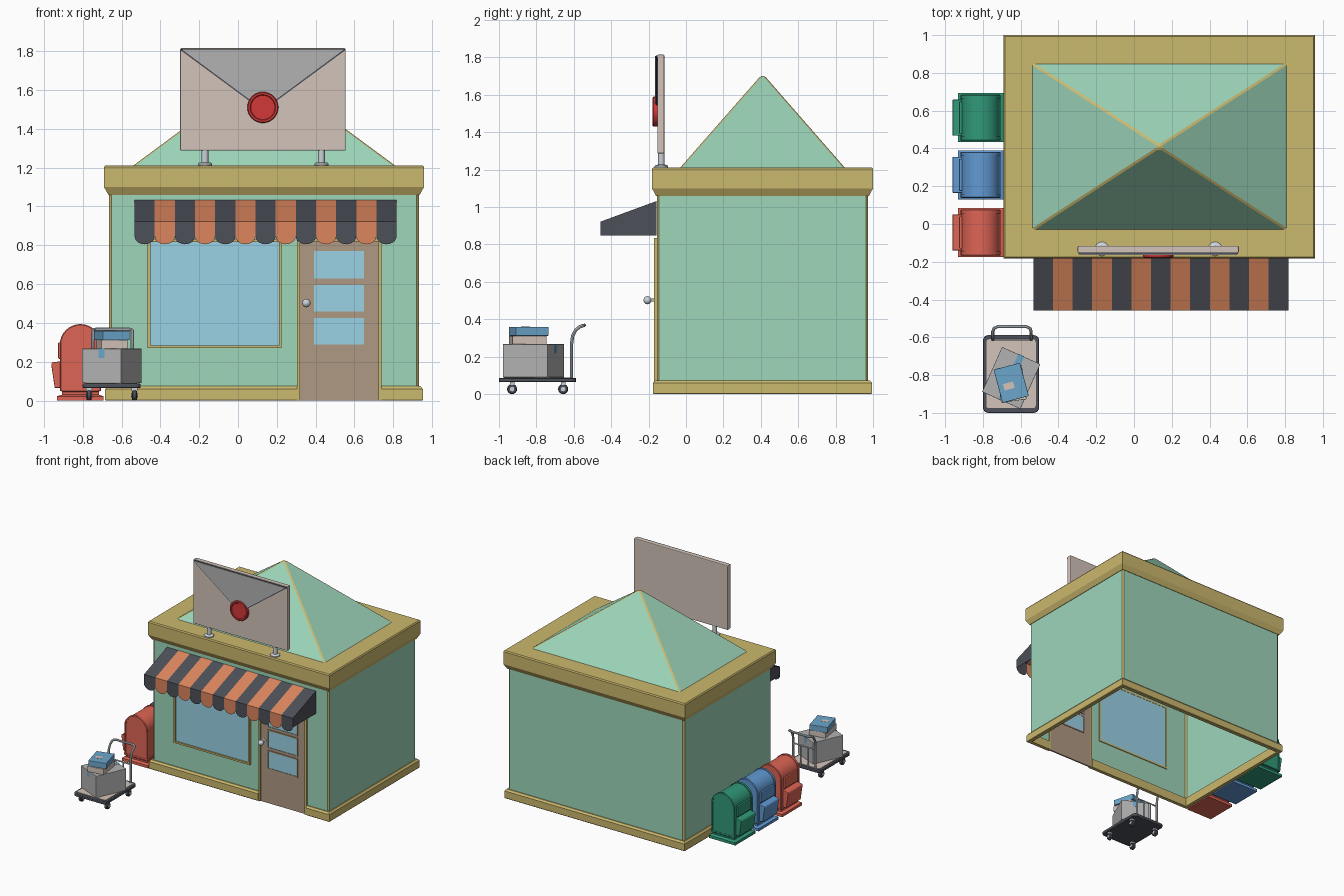
import bpy, bmesh
from math import sin, cos, pi, radians
from mathutils import Vector

if "Cube" in bpy.data.objects:
    bpy.data.objects.remove(bpy.data.objects["Cube"])

def mat(name, *rgb):
    m = bpy.data.materials.new(name)
    m.diffuse_color = (*rgb, 1)
    m.use_nodes = True
    m.node_tree.nodes["Principled BSDF"].inputs["Base Color"].default_value = m.diffuse_color
    return m

GREEN = mat("wall_green", .34, .67, .49)
GOLD = mat("trim_gold", .60, .48, .155)
ORANGE = mat("orange", .72, .24, .11)
DARK = mat("charcoal", .075, .08, .10)
GLASS = mat("glass", .32, .65, .78)
BROWN = mat("door_brown", .43, .32, .23)
BEIGE = mat("beige", .65, .55, .49)
GREY = mat("grey", .45, .45, .45)
METAL = mat("metal", .60, .65, .70)
SEAL = mat("seal_red", .64, .04, .04)
PARCEL = mat("parcel_blue", .15, .38, .60)

def mesh(name, verts, faces, mats, idx=None, fix=True):
    me = bpy.data.meshes.new(name)
    me.from_pydata(verts, [], faces)
    for m in mats:
        me.materials.append(m)
    for i, p in enumerate(me.polygons):
        p.material_index = idx[i] if idx else 0
    if fix:
        bm = bmesh.new()
        bm.from_mesh(me)
        bmesh.ops.recalc_face_normals(bm, faces=bm.faces)
        bm.to_mesh(me)
        bm.free()
    ob = bpy.data.objects.new(name, me)
    bpy.context.collection.objects.link(ob)
    return ob

def bevel(ob, w, seg=2):
    if w:
        b = ob.modifiers.new("bevel", "BEVEL")
        b.width, b.segments, b.limit_method = w, seg, 'ANGLE'
    return ob

def smooth(ob):
    bpy.ops.object.select_all(action='DESELECT')
    ob.select_set(True)
    bpy.context.view_layer.objects.active = ob
    bpy.ops.object.shade_smooth_by_angle(angle=radians(35))
    return ob

def loft(name, sections, m, closed=False):
    """Skin equal-length closed cross-sections; cap the ends unless closed."""
    n, k = len(sections[0]), len(sections)
    faces = [(i * n + j, i * n + (j + 1) % n, (i + 1) % k * n + (j + 1) % n, (i + 1) % k * n + j)
             for i in range(k if closed else k - 1) for j in range(n)]
    if not closed:
        faces += [tuple(range(n)), tuple(range((k - 1) * n, k * n))]
    return mesh(name, [p for s in sections for p in s], faces, [m])

def box(name, lo, hi, m, bev=0, rot=0):
    c = [(a + b) / 2 for a, b in zip(lo, hi)]
    x, y, z = [(b - a) / 2 for a, b in zip(lo, hi)]
    ob = loft(name, [[(-x, -y, s), (x, -y, s), (x, y, s), (-x, y, s)] for s in (-z, z)], m)
    ob.location, ob.rotation_euler.z = c, radians(rot)
    return bevel(ob, bev)

def prism(name, prof, y0, y1, m, bev=0):
    return bevel(loft(name, [[(x, y, z) for x, z in prof] for y in (y0, y1)], m), bev)

def lathe(name, centre, axis, prof, m, n=24):
    """Round part along an axis from (radius, height) pairs."""
    ob = loft(name, [[(r * cos(2 * pi * i / n), r * sin(2 * pi * i / n), h) for i in range(n)] for r, h in prof], m)
    ob.location = centre
    ob.rotation_euler = Vector(axis).to_track_quat('Z', 'Y').to_euler()
    return smooth(ob)

def frame(name, x0, x1, z0, z1, w, y0, y1, m):
    return loft(name, [[(x + dx * o, y, z + dz * o) for o, y in ((0, y1), (0, y0), (w, y0), (w, y1))]
                       for x, z, dx, dz in ((x0, z0, 1, 1), (x1, z0, -1, 1), (x1, z1, -1, -1), (x0, z1, 1, -1))], m, True)

def tube(name, pts, r, m):
    cu = bpy.data.curves.new(name, 'CURVE')
    cu.dimensions, cu.bevel_depth, cu.bevel_resolution, cu.use_fill_caps = '3D', r, 2, True
    sp = cu.splines.new('POLY')
    sp.points.add(len(pts) - 1)
    for p, q in zip(sp.points, pts):
        p.co = (*q, 1)
    cu.materials.append(m)
    ob = bpy.data.objects.new(name, cu)
    bpy.context.collection.objects.link(ob)
    bpy.ops.object.select_all(action='DESELECT')
    ob.select_set(True)
    bpy.context.view_layer.objects.active = ob
    bpy.ops.object.convert(target='MESH')
    return smooth(bpy.context.object)

# Walls: open shell with gold corner strips and openings in the front
X0, X1, Y0, Y1, H, C = -.664, .932, -.156, .974, 1.08, .012
V, F, I = [], [], []
def quad(a, b, z0, z1, i):
    F.append(tuple(range(len(V), len(V) + 4)))
    V.extend([(*a, z0), (*b, z0), (*b, z1), (*a, z1)])
    I.append(i)
foot = [(X1 - C, Y0), (X1, Y0 + C), (X1, Y1 - C), (X1 - C, Y1), (X0 + C, Y1), (X0, Y1 - C), (X0, Y0 + C), (X0 + C, Y0)]
for k in range(7):
    quad(foot[k], foot[k + 1], 0, H, (k + 1) % 2)
xs, zs = [X0 + C, -.46, .22, .31, .735, X1 - C], [0, .275, .825, H]
for i in range(5):
    for j in range(3):
        if (i, j) not in ((1, 1), (3, 0), (3, 1)):
            quad((xs[i], Y0), (xs[i + 1], Y0), zs[j], zs[j + 1], 0)
mesh("walls", V, F, [GREEN, GOLD], I, fix=False)

# Plinth (broken at the door) and cornice
corners = [(X1, Y0, 1, -1), (X1, Y1, 1, 1), (X0, Y1, -1, 1), (X0, Y0, -1, -1)]
def trim(name, path, prof, closed):
    return loft(name, [[(x + dx * o, y + dy * o, z) for o, z in prof] for x, y, dx, dy in path], GOLD, closed)
trim("plinth", [(.74, Y0, 0, -1)] + corners + [(.305, Y0, 0, -1)],
     [(-.012, 0), (.017, 0), (.02, .004), (.02, .06), (.008, .074), (-.012, .074)], False)
trim("cornice", corners, [(-.02, 1.06), (.004, 1.06), (.026, 1.10), (.026, 1.203), (.019, 1.212),
                          (-.13, 1.212), (-.13, 1.18), (-.02, 1.18)], True)

# Pyramid roof with gold hips
cx, cy, t = .134, .41, .012
base = [(-.54, -.032), (.81, -.032), (.81, .85), (-.54, .85)]
top = [(cx - t, cy - t), (cx + t, cy - t), (cx + t, cy + t), (cx - t, cy + t)]
roof = mesh("roof", [(*p, 1.21) for p in base] + [(*p, 1.70) for p in top],
            [(i, (i + 1) % 4, (i + 1) % 4 + 4, i + 4) for i in range(4)] + [(4, 5, 6, 7)],
            [GREEN, GOLD], [0, 0, 0, 0, 1])
bevel(roof, .008, 1).modifiers[0].material = 1

# Window
box("window_pane", (-.455, -.158, .28), (.215, -.152, .82), GLASS)
frame("window_frame", -.465, .225, .27, .83, .014, -.170, -.150, GOLD)

# Door with three panes and a knob
box("door", (.318, -.162, 0), (.728, -.15, .825), BROWN)
for x in (.305, .725):
    box("door_jamb", (x, -.172, 0), (x + .015, -.148, .835), GOLD)
box("door_lintel", (.305, -.172, .82), (.74, -.148, .835), GOLD)
for z0, z1 in ((.28, .435), (.45, .605), (.62, .78)):
    box("door_pane", (.39, -.164, z0 + .005), (.65, -.147, z1 - .005), GLASS)
    frame("door_pane_frame", .382, .658, z0, z1, .01, -.168, -.145, BROWN)
lathe("door_knob", (.352, -.16, .502), (0, -1, 0),
      [(.018, 0), (.018, .006), (.008, .01), (.008, .026)] +
      [(.022 * sin(a), .046 - .022 * cos(a)) for a in (.5, .9, 1.3, 1.7, 2.1, 2.5, 3.0)], METAL, 16)

# Striped scalloped awning
A0, A1, N = -.533, .817, 13
W = (A1 - A0) / N
V, F, I = [], [], []
for i in range(N):
    a, k = A0 + i * W, len(V)
    V += [(a, -.158, 1.032), (a + W, -.158, 1.032), (a + W, -.457, .922), (a, -.457, .922)]
    V += [(a + W / 2 - W / 2 * cos(pi * s / 10), -.457, .847 - .042 * sin(pi * s / 10)) for s in range(11)]
    F += [(k + 3, k + 2, k + 1, k), (k + 3, *range(k + 4, k + 15), k + 2)]
    I += [i % 2] * 2
for x in (A0, A1):
    k = len(V)
    V += [(x, -.158, 1.032), (x, -.457, .922), (x, -.457, .847), (x, -.158, .847)]
    F.append((k, k + 1, k + 2, k + 3))
    I.append(0)
mesh("awning", V, F, [DARK, ORANGE], I, fix=False)

# Envelope sign on two posts
box("sign_board", (-.298, -.153, 1.287), (.555, -.116, 1.815), BEIGE, .006)
prism("envelope_flap", [(-.288, 1.808), (.545, 1.808), (.128, 1.50)], -.165, -.15, GREY)
prism("flap_edge", [(-.294, 1.811), (.551, 1.811), (.551, 1.803), (.128, 1.492), (-.294, 1.803)], -.160, -.15, DARK)
lathe("wax_seal", (.128, -.15, 1.51), (0, -1, 0),
      [(.08, 0), (.08, .024), (.076, .029), (.066, .029), (.062, .024), (.001, .024)], SEAL, 32)
for x in (-.17, .43):
    lathe("sign_post", (x, -.132, 1.205), (0, 0, 1),
          [(.037, 0), (.037, .014), (.03, .02), (.017, .022), (.017, .09)], METAL)

# Three collection boxes beside the left wall
for y, col, rgb in ((.563, "green", (.03, .32, .19)), (.26, "blue", (.12, .32, .65)), (-.045, "red", (.73, .13, .09))):
    m, bx = mat("mailbox_" + col, *rgb), -.812
    def arch(r, z):
        return [(bx - r, z)] + [(bx - r * cos(pi * i / 16), .288 + r * sin(pi * i / 16)) for i in range(17)] + [(bx + r, z)]
    n = "mailbox_" + col
    smooth(prism(n + "_body", arch(.101, .05), y - .118, y + .118, m))
    for s in (-1, 1):
        loft(n + "_rim", [[(x, y + s * d, z) for x, z in arch(r, .05)] for r, d in
                          ((.101, .1), (.106, .1), (.106, .118), (.101, .122), (.092, .122), (.092, .117))], m)
    loft(n + "_foot", [[(bx - w, y - d, z), (bx + w, y - d, z), (bx + w, y + d, z), (bx - w, y + d, z)]
                       for w, d, z in ((.12, .13, 0), (.12, .13, .022), (.095, .108, .03), (.095, .108, .045),
                                       (.106, .12, .055), (.106, .12, .065))], m)
    prism(n + "_chute", [(-.9, .065), (-.944, .065), (-.962, .185), (-.958, .196), (-.9, .205)], y - .095, y + .095, m, .004)
    box(n + "_lid", (-.926, y - .085, .215), (-.9, y + .085, .30), m, .004)

# Hand cart
R = .03
def rounded(x0, x1, y0, y1, r, z):
    return [(cxx + r * cos(a + k * pi / 10), cyy + r * sin(a + k * pi / 10), z)
            for cxx, cyy, a in ((x1 - r, y1 - r, 0), (x0 + r, y1 - r, pi / 2), (x0 + r, y0 + r, pi), (x1 - r, y0 + r, 1.5 * pi))
            for k in range(6)]
smooth(bevel(loft("cart_platform", [rounded(-.80, -.502, -1, -.588, R, z) for z in (.064, .087)], DARK), .004))
loft("cart_deck", [rounded(-.782, -.52, -.975, -.61, .015, z) for z in (.08, .09)], BEIGE)
for x in (-.767, -.533):
    for y in (-.93, -.657):
        lathe("cart_wheel", (x - .013, y, .027), (1, 0, 0), [(.022, 0), (.027, .005), (.027, .021), (.022, .026)], DARK, 16)
        lathe("cart_hub", (x - .017, y, .027), (1, 0, 0), [(.012, 0), (.012, .034)], METAL, 12)
        box("cart_fork", (x - .016, y - .012, .05), (x + .016, y + .012, .066), METAL)
HL, HR = -.747, -.545
side = [(0, -.612, .08), (0, -.612, .27), (0, -.606, .31), (0, -.59, .342), (0, -.568, .36), (.006, -.552, .366), (.025, -.543, .368)]
tube("cart_handle", [(HL + d, y, z) for d, y, z in side] + [(HR - d, y, z) for d, y, z in reversed(side)], .009, METAL)
tube("cart_crossbar", [(HL, -.612, .24), (HR, -.612, .24)], .006, METAL)
for x in (-.68, -.612):
    tube("cart_upright", [(x, -.612, .08), (x, -.612, .24)], .005, METAL)

# Parcels on the cart
box("large_parcel", (-.761, -.945, .09), (-.539, -.685, .267), GREY, .002, -24)
tape = box("parcel_tape", (-.667, -.947, .22), (-.633, -.683, .2685), PARCEL, 0, -24)
box("middle_parcel", (-.717, -.938, .267), (-.581, -.755, .312), BEIGE, .002, 8)
box("small_parcel", (-.722, -.932, .312), (-.578, -.75, .359), PARCEL, .003, 15)
box("parcel_label", (-.69, -.875, .33), (-.635, -.84, .3605), BEIGE, 0, 15)
